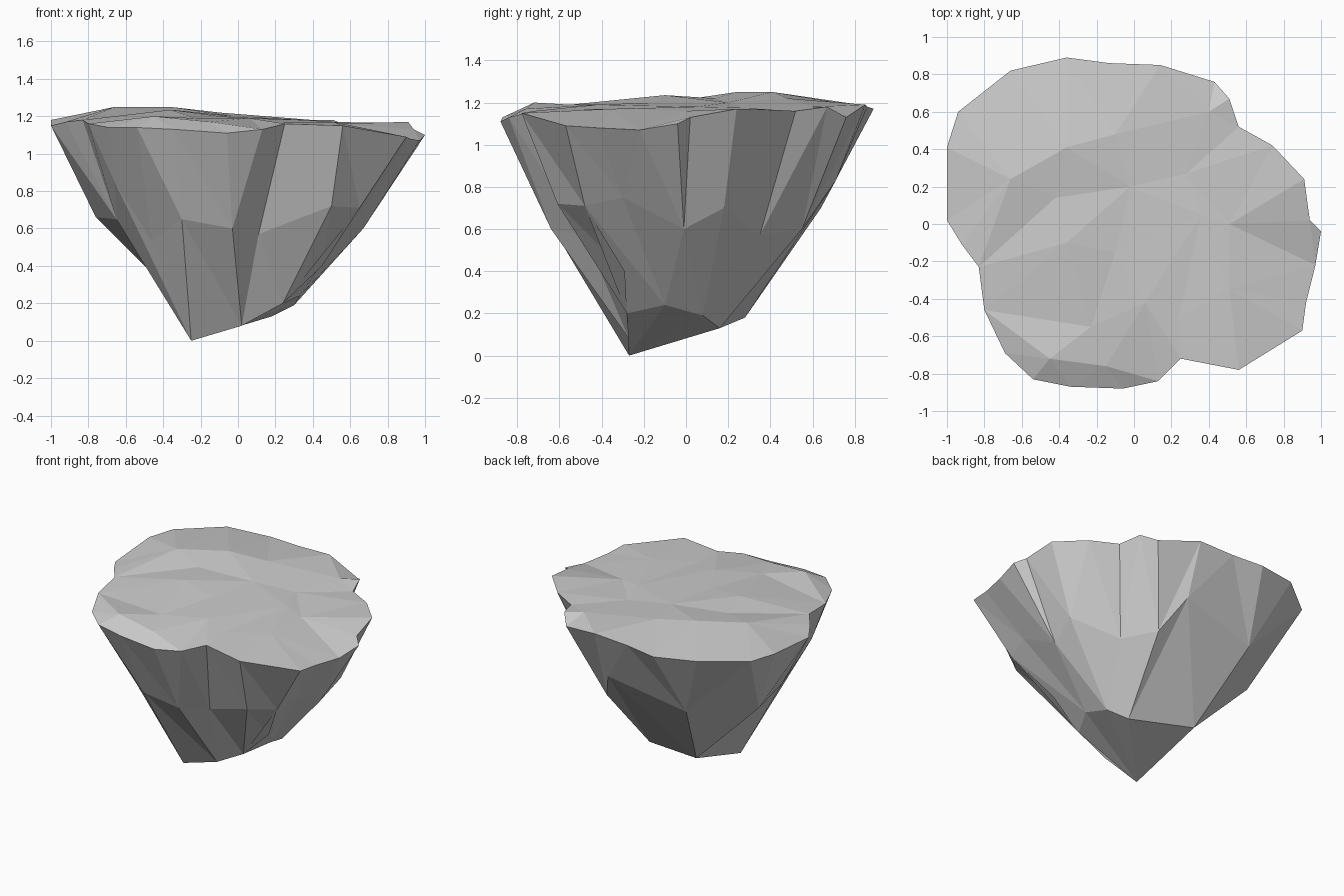
import bpy, bmesh, math
from mathutils import Vector
from mathutils.geometry import delaunay_2d_cdt

if "Cube" in bpy.data.objects:
    bpy.data.objects.remove(bpy.data.objects["Cube"])

# cross-section loops, counter-clockwise from the right side
RIM = [(1, -.04, 1.10), (.94, .02, 1.13), (.91, .24, 1.17), (.74, .42, 1.165), (.56, .52, 1.16),
       (.51, .67, 1.18), (.43, .76, 1.13), (.14, .85, 1.19), (-.13, .86, 1.18), (-.36, .89, 1.17),
       (-.66, .82, 1.19), (-.94, .60, 1.18), (-1, .41, 1.18), (-1, .02, 1.15), (-.92, -.11, 1.17),
       (-.83, -.23, 1.18), (-.80, -.46, 1.16), (-.69, -.69, 1.14), (-.54, -.83, 1.14),
       (-.34, -.87, 1.13), (-.06, -.88, 1.11), (.13, -.84, 1.13), (.25, -.72, 1.16),
       (.56, -.78, 1.15), (.90, -.57, 1.09), (.92, -.42, 1.08), (.97, -.22, 1.07)]
WAIST = [(.67, -.01, .60), (.70, .18, .70), (.41, .35, .57), (.25, .55, .60), (.13, .71, .83),
         (-.45, .64, .70), (-.76, .25, .66), (-.65, -.18, .65), (-.66, -.50, .85), (-.46, -.45, .53),
         (-.30, -.66, .65), (-.03, -.64, .60), (.11, -.48, .57), (.50, -.61, .72), (.65, -.48, .71),
         (.70, -.30, .75)]
FOOT = [(.30, .08, .19), (.18, .16, .13), (-.28, .28, .18), (-.25, -.27, 0),
        (.02, -.27, .08), (.24, -.28, .20), (.33, -.10, .24)]
# bumps on the plateau
BUMPS = [(-.36, .41, 1.25), (-.10, .48, 1.22), (-.02, .20, 1.2), (-.42, .14, 1.22), (-.66, .24, 1.25),
         (-.36, -.10, 1.235), (-.10, -.15, 1.2), (.06, -.42, 1.19), (-.45, -.72, 1.2),
         (-.15, -.76, 1.17), (.36, .05, 1.18), (.51, 0, 1.16), (.51, -.35, 1.17),
         (.24, -.50, 1.17), (.28, .27, 1.175), (-.23, -.55, 1.19), (.40, .60, 1.18)]

bm = bmesh.new()


def add(points):
    return [bm.verts.new(p) for p in points]


def angle(v):
    return math.atan2(v.co.y, v.co.x)


def zipper(lower, upper):
    """Join two loops of different counts with triangles, in order of angle."""
    a, b = (sorted(r, key=angle) for r in (lower, upper))
    i = j = 0
    na, nb = len(a), len(b)

    def mid(r, k):
        n = len(r)
        t0, t1 = [angle(r[q % n]) + 2 * math.pi * (q // n) for q in (k, k + 1)]
        return (t0 + t1) / 2

    while i < na or j < nb:
        if j >= nb or (i < na and mid(a, i) < mid(b, j)):
            bm.faces.new((a[i % na], a[(i + 1) % na], b[j % nb]))
            i += 1
        else:
            bm.faces.new((a[i % na], b[(j + 1) % nb], b[j % nb]))
            j += 1


rim, waist, foot = add(RIM), add(WAIST), add(FOOT)

# faceted sides and slanted underside
zipper(foot, waist)
zipper(waist, rim)
tip = foot[3]
for k in range(4, 9):
    bm.faces.new((tip, foot[(k + 1) % 7], foot[k % 7]))

# dent under the front right ledge
ledge = bm.faces.get((waist[13], waist[14], foot[5]))
if ledge:
    dent = bmesh.ops.poke(bm, faces=[ledge])["verts"][0]
    dent.co = (.45, -.29, .40)

# uneven plateau, triangulated inside the rim
top = rim + add(BUMPS)
_, _, faces, orig, _, _ = delaunay_2d_cdt(
    [Vector(v.co.xy) for v in top], [], [list(range(len(rim)))], 1, 1e-5)
for f in faces:
    bm.faces.new([top[orig[i][0]] for i in f])

bmesh.ops.recalc_face_normals(bm, faces=bm.faces)
mesh = bpy.data.meshes.new("rock")
bm.to_mesh(mesh)
bm.free()
bpy.context.collection.objects.link(bpy.data.objects.new("rock", mesh))
